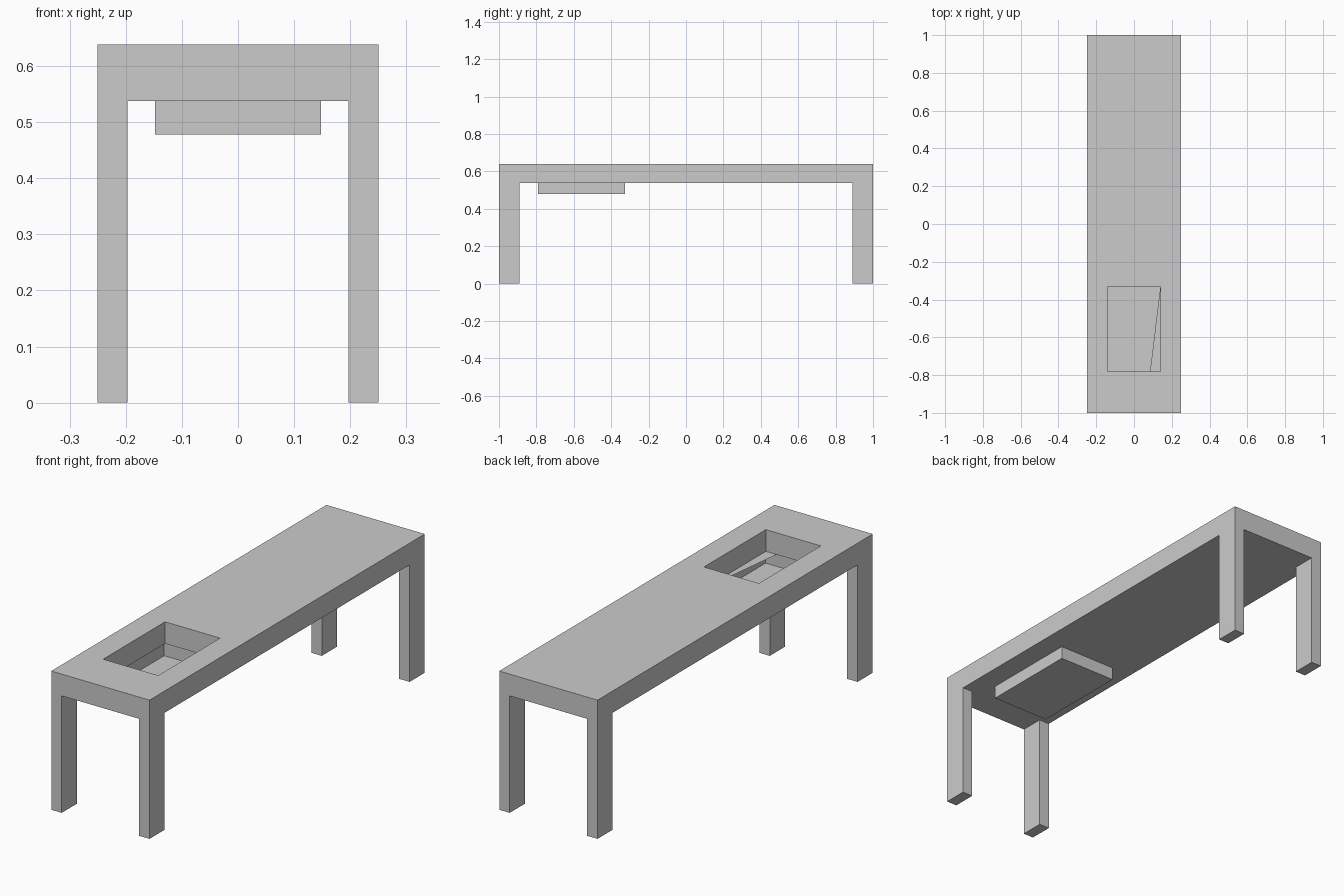
import bpy, bmesh

if "Cube" in bpy.data.objects:
    bpy.data.objects.remove(bpy.data.objects["Cube"])

TOP, UNDER, BASIN_Z = 0.638, 0.538, 0.478


def finish(name, bm):
    mesh = bpy.data.meshes.new(name)
    bm.to_mesh(mesh)
    bm.free()
    obj = bpy.data.objects.new(name, mesh)
    bpy.context.collection.objects.link(obj)
    return obj


def extrude(bm, faces, dz):
    geom = bmesh.ops.extrude_face_region(bm, geom=faces)["geom"]
    verts = [g for g in geom if isinstance(g, bmesh.types.BMVert)]
    bmesh.ops.translate(bm, verts=verts, vec=(0, 0, dz))


# Bench frame: slab laid out as a grid with a rectangular opening, legs pulled from corner cells
xs = [-0.25, -0.197, -0.14, 0.14, 0.197, 0.25]
ys = [-1.0, -0.89, -0.78, -0.33, 0.89, 1.0]
bm = bmesh.new()
grid = [[bm.verts.new((x, y, UNDER)) for y in ys] for x in xs]
corners = []
cells = []
for i in range(5):
    for j in range(5):
        if (i, j) == (2, 2):
            continue
        f = bm.faces.new((grid[i][j], grid[i + 1][j], grid[i + 1][j + 1], grid[i][j + 1]))
        cells.append(f)
# keep the underside while raising the top
upper = bmesh.ops.extrude_face_region(bm, geom=cells, use_keep_orig=True)["geom"]
bmesh.ops.translate(bm, verts=[g for g in upper if isinstance(g, bmesh.types.BMVert)],
                    vec=(0, 0, TOP - UNDER))
for f in bm.faces:
    c = f.calc_center_median()
    if abs(c.z - UNDER) < 1e-4 and abs(c.x) > 0.2 and abs(c.y) > 0.9:
        corners.append(f)
for f in corners:
    ring = list(f.verts)
    foot = [bm.verts.new((v.co.x, v.co.y, 0)) for v in ring]
    bm.faces.remove(f)
    for k in range(4):
        n = (k + 1) % 4
        bm.faces.new((ring[k], ring[n], foot[n], foot[k]))
    bm.faces.new(foot)
bmesh.ops.recalc_face_normals(bm, faces=bm.faces)
finish("bench_frame", bm)

# Open-topped basin hanging below the opening
bm = bmesh.new()
rim = [(-0.148, -0.79), (0.148, -0.79), (0.148, -0.325), (-0.148, -0.325)]
floor = bm.faces.new([bm.verts.new((x, y, UNDER)) for x, y in rim])
extrude(bm, [floor], BASIN_Z - UNDER)
for f in [f for f in bm.faces if all(abs(v.co.z - UNDER) < 1e-4 for v in f.verts)]:
    bm.faces.remove(f)
bmesh.ops.recalc_face_normals(bm, faces=bm.faces)
finish("basin", bm)

# Thin triangular flap across one side of the opening, facing down
bm = bmesh.new()
bm.faces.new([bm.verts.new((x, y, UNDER)) for x, y in
              [(0.085, -0.78), (0.14, -0.33), (0.14, -0.78)]])
finish("opening_flap", bm)
